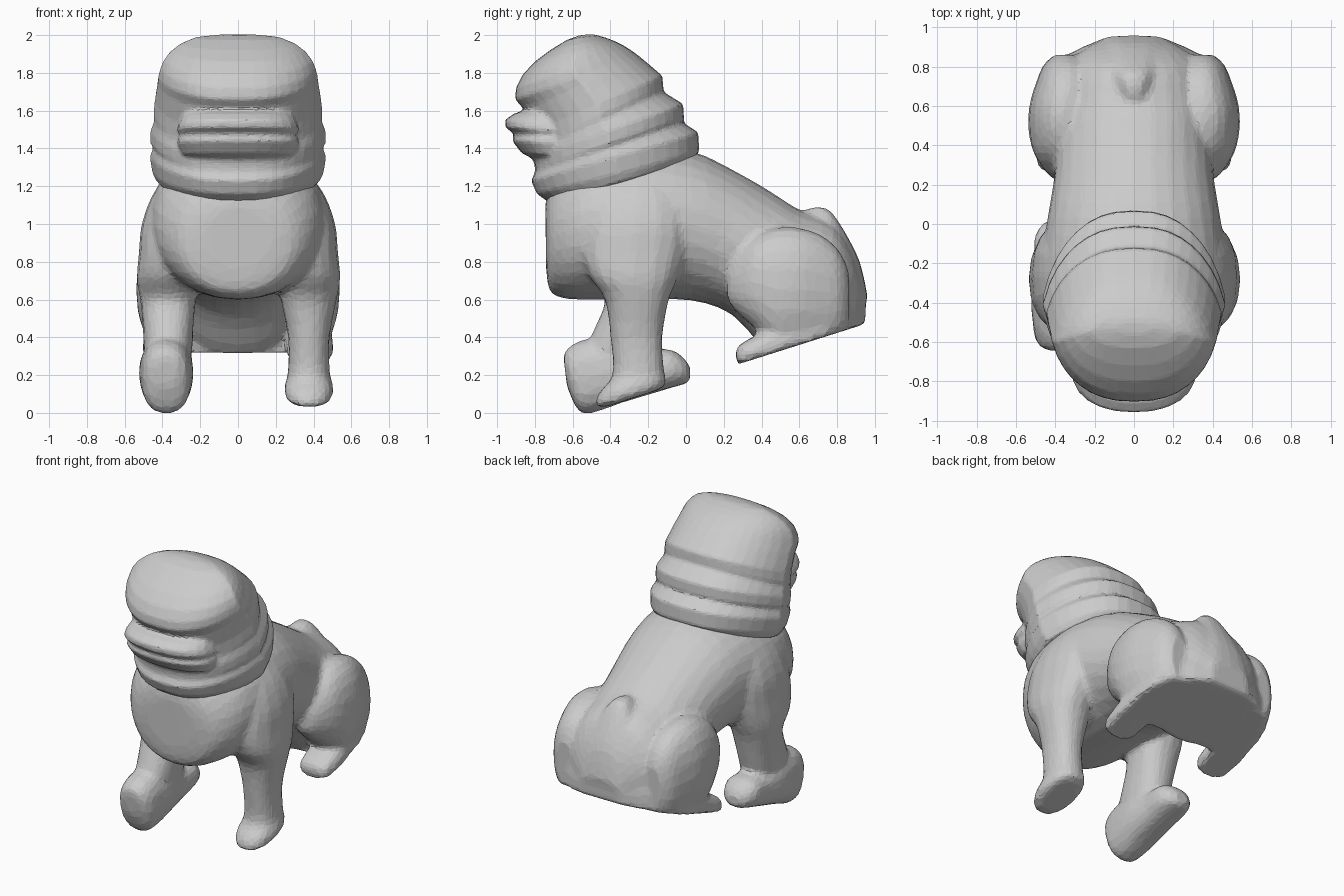
import bpy, bmesh, math
from mathutils import Vector


def spline(rings, steps):
    """Catmull-Rom interpolation between the ring parameters."""
    if steps < 2:
        return rings
    out = []
    for i in range(len(rings) - 1):
        quad = (rings[max(i - 1, 0)], rings[i], rings[i + 1],
                rings[min(i + 2, len(rings) - 1)])
        for s in range(steps):
            t = s / steps
            out.append([0.5 * (2 * b + (c - a) * t + (2 * a - 5 * b + 4 * c - d) * t * t
                               + (3 * b - a - 3 * c + d) * t ** 3)
                        for a, b, c, d in zip(*quad)])
    out.append(rings[-1])
    return out


def loft(name, rings, xc=0.0, n=20, p=2.3, steps=3, cut=False, side=1, taper=(0, 0)):
    """Skin through superellipse rings: (y1, z1, y2, z2, half width[, x shift])."""
    bm = bmesh.new()
    loops = []
    full = [list(r) + [0.0] * (6 - len(r)) for r in rings]
    for y1, z1, y2, z2, w, dx in spline(full, steps):
        loop = []
        for k in range(n):
            a = 2 * math.pi * k / n
            c, s = math.cos(a), math.sin(a)
            u = math.copysign(abs(c) ** (2 / p), c)
            v = math.copysign(abs(s) ** (2 / p), s)
            v *= 1 - taper[0] * max(0, u) - taper[1] * max(0, -u)
            loop.append(bm.verts.new((side * (xc + dx + w * v),
                                      (y1 + y2) / 2 + u * (y1 - y2) / 2,
                                      (z1 + z2) / 2 + u * (z1 - z2) / 2)))
        loops.append(loop)
    for a, b in zip(loops, loops[1:]):
        for k in range(n):
            bm.faces.new((a[k], a[(k + 1) % n], b[(k + 1) % n], b[k]))
    bm.faces.new(loops[0])
    bm.faces.new(loops[-1])
    if cut:  # trim along the tilted sole plane
        geom = bm.verts[:] + bm.edges[:] + bm.faces[:]
        res = bmesh.ops.bisect_plane(bm, geom=geom, plane_co=(0, 0.3, 0.265),
                                     plane_no=Vector((0, 0.317, -1)).normalized(),
                                     clear_outer=True)
        edges = [e for e in res["geom_cut"] if isinstance(e, bmesh.types.BMEdge)]
        if edges:
            bmesh.ops.holes_fill(bm, edges=edges, sides=0)
    bmesh.ops.recalc_face_normals(bm, faces=bm.faces[:])
    me = bpy.data.meshes.new(name)
    bm.to_mesh(me)
    bm.free()
    ob = bpy.data.objects.new(name, me)
    bpy.context.collection.objects.link(ob)
    return ob


def fuse(name, parts, voxel, smooth, ratio):
    """Join parts and blend them into one carved, faceted skin."""
    bpy.ops.object.select_all(action='DESELECT')
    for o in parts:
        o.select_set(True)
    bpy.context.view_layer.objects.active = parts[0]
    bpy.ops.object.join()
    ob = parts[0]
    ob.name = name
    m = ob.modifiers.new("skin", 'REMESH')
    m.mode, m.voxel_size = 'VOXEL', voxel
    m = ob.modifiers.new("blend", 'SMOOTH')
    m.factor, m.iterations = 0.5, smooth
    m = ob.modifiers.new("facets", 'DECIMATE')
    m.ratio = ratio
    return ob


# Torso, from chest to rump
parts = [loft("torso", [
    (-.745, 1.10, -.74, .76, .17), (-.72, 1.20, -.72, .645, .29),
    (-.64, 1.30, -.64, .605, .385), (-.50, 1.38, -.50, .60, .45),
    (-.25, 1.42, -.25, .60, .475),
    (.03, 1.385, .03, .595, .44), (.25, 1.285, .25, .515, .405),
    (.45, 1.17, .45, .30, .40), (.60, 1.075, .60, .28, .40),
    (.78, 1.00, .78, .30, .35), (.88, .86, .88, .36, .27),
    (.95, .68, .95, .45, .13)], n=28, p=2.1, cut=True)]

# Broad flat base of the rump between the hind feet
parts.append(loft("rump_base", [
    (.46, .55, .46, .25, .38), (.60, .62, .60, .25, .44),
    (.76, .68, .76, .25, .42), (.87, .68, .87, .27, .32),
    (.95, .62, .95, .35, .14)], n=24, p=2.8, cut=True))

# Shoulder rings shared by both front legs
shoulder = [
    (-.43, .60, -.09, .60, .148), (-.51, .72, -.05, .70, .166),
    (-.55, .85, .0, .85, .175, -.02), (-.53, 1.0, .01, 1.0, .165, -.025),
    (-.48, 1.15, -.03, 1.15, .13, -.045), (-.40, 1.27, -.10, 1.27, .08, -.08)]

# Straight right front leg with its paw
parts.append(loft("front_leg_right", [
    (-.43, .03, -.15, .12, .095), (-.48, .04, -.11, .145, .127),
    (-.46, .11, -.105, .19, .128), (-.39, .20, -.115, .22, .112),
    (-.40, .40, -.125, .40, .110)] + shoulder, xc=.375, n=16))

# Left front leg, bent, with a long raised paw
parts.append(loft("front_leg_left", [
    (-.54, .22, -.20, .22, .12), (-.52, .36, -.15, .36, .13),
    (-.48, .46, -.125, .46, .135)] + shoulder, xc=.37, n=16, side=-1))
parts.append(loft("front_paw_left", [
    (-.648, .29, -.63, .14, .06), (-.63, .34, -.57, .01, .115),
    (-.53, .39, -.49, .0, .135), (-.36, .38, -.35, .05, .145),
    (-.20, .34, -.20, .095, .13), (-.08, .335, -.07, .135, .128),
    (-.01, .29, .0, .155, .09), (.022, .24, .022, .18, .045)],
    xc=.38, n=16, side=-1, p=2.4))

# Hind legs, mirrored left and right
for side in (1, -1):
    parts.append(loft("haunch", [
        (.22, .73, .22, .60, .04), (.26, .82, .26, .54, .10, -.01),
        (.36, .93, .36, .45, .155), (.48, .98, .48, .33, .182),
        (.60, .98, .60, .33, .178), (.72, .94, .72, .33, .153, -.01),
        (.81, .86, .81, .38, .115, -.01), (.86, .76, .86, .44, .06, -.01)],
        xc=.355, n=20, side=side, p=2.2, cut=True))
    parts.append(loft("hind_foot", [
        (.262, .33, .267, .27, .06), (.295, .37, .295, .25, .11),
        (.42, .435, .42, .25, .125), (.60, .53, .60, .28, .115),
        (.75, .60, .75, .32, .09)], xc=.38, n=16, p=2.6, side=side, cut=True))

# Tail curled flat against the rump
parts.append(loft("tail", [
    (.60, 1.065, .60, .95, .05), (.68, 1.09, .67, .85, .085),
    (.76, 1.075, .74, .75, .11), (.84, .96, .82, .65, .14),
    (.92, .80, .89, .50, .16), (.96, .62, .94, .48, .15)], n=16, cut=True))
fuse("body_and_legs", parts, 0.02, 4, 0.15)

# Head with stepped mane tiers, listed from collar to crown (front point, back point)
head = loft("head", [
    (-.72, 1.11, .03, 1.33, .43), (-.79, 1.16, .07, 1.38, .455),
    (-.82, 1.23, .065, 1.485, .468), (-.80, 1.27, -.02, 1.54, .45),
    (-.80, 1.30, -.01, 1.555, .465), (-.81, 1.35, -.015, 1.635, .465),
    (-.79, 1.39, -.12, 1.70, .445), (-.79, 1.42, -.12, 1.725, .45),
    (-.81, 1.49, -.125, 1.785, .445), (-.84, 1.56, -.19, 1.84, .435),
    (-.86, 1.61, -.22, 1.865, .43), (-.905, 1.66, -.25, 1.89, .425),
    (-.90, 1.72, -.29, 1.92, .415), (-.865, 1.79, -.33, 1.945, .395),
    (-.80, 1.86, -.37, 1.965, .36), (-.72, 1.92, -.42, 1.985, .31),
    (-.63, 1.975, -.47, 2.0, .23), (-.56, 2.0, -.50, 2.005, .1)],
    n=32, p=2.5, steps=1, taper=(.2, .22))

# Muzzle with the upper and lower lip
muzzle = loft("muzzle", [
    (-.80, 1.34, -.5, 1.32, .22), (-.87, 1.375, -.5, 1.36, .30),
    (-.92, 1.44, -.5, 1.43, .325), (-.91, 1.48, -.5, 1.47, .31),
    (-.955, 1.51, -.5, 1.49, .325), (-.96, 1.55, -.5, 1.53, .31),
    (-.91, 1.585, -.5, 1.56, .295), (-.82, 1.61, -.5, 1.60, .26)],
    n=24, p=2.3, steps=1)
fuse("head_and_mane", [head, muzzle], 0.014, 3, 0.12)
